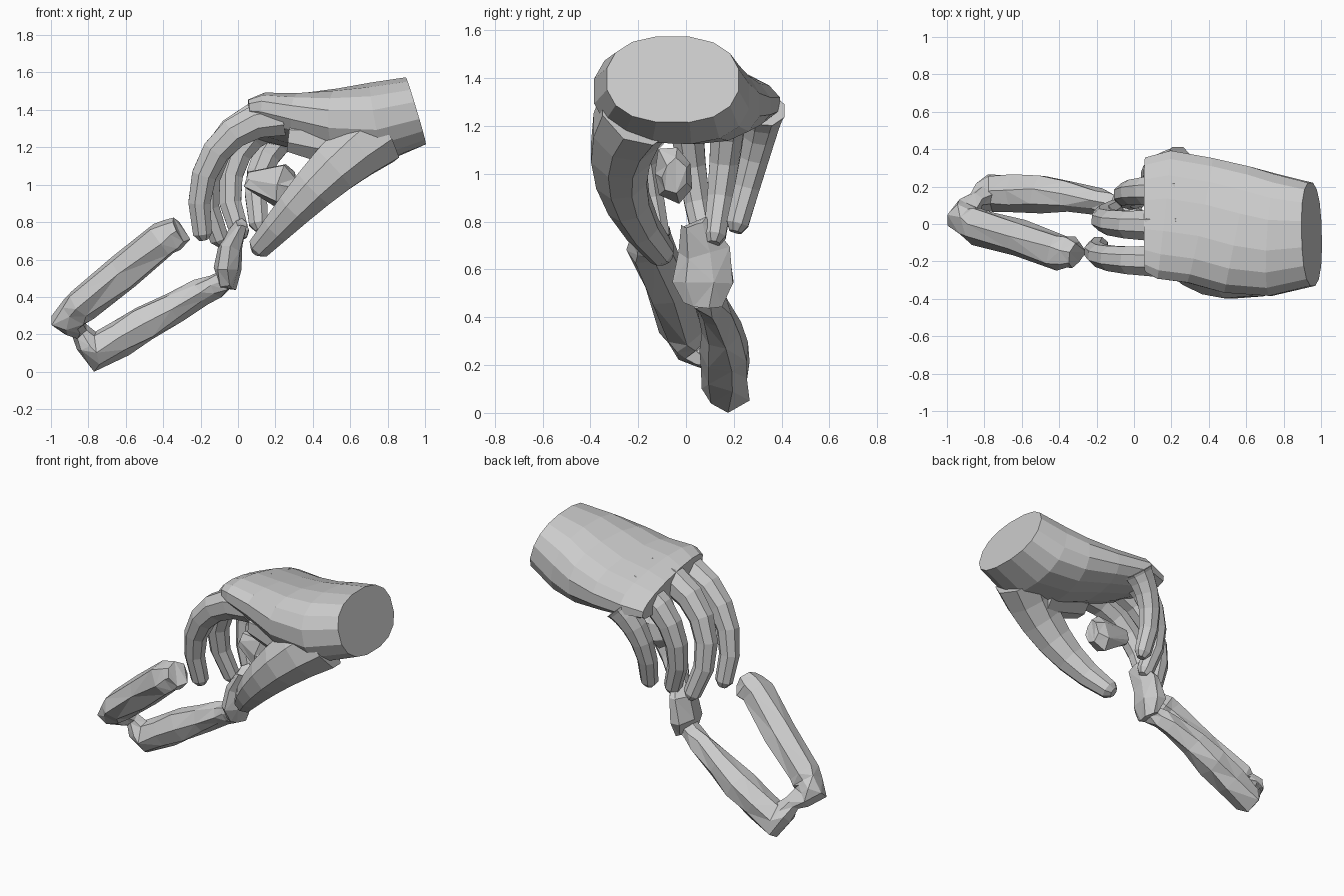
import bpy, bmesh, math, random
from mathutils import Vector

if "Cube" in bpy.data.objects:
    bpy.data.objects.remove(bpy.data.objects["Cube"])

random.seed(4)


def loft(name, stations, sides=8, power=1.0, slope=0.0, jitter=0.0, flat=1.0):
    """Faceted tube. Station = centre, half width (about y), half thickness."""
    bm = bmesh.new()
    rings = []
    last = len(stations) - 1
    for i, (c, w, h) in enumerate(stations):
        t = Vector(stations[min(i + 1, last)][0]) - Vector(stations[max(i - 1, 0)][0])
        t.normalize()
        u = Vector((0, 1, 0))
        u = (u - t * u.dot(t)).normalized()
        v = t.cross(u)
        ring = []
        for k in range(sides):
            a = math.tau * (k + 0.5) / sides
            ca, sa = math.cos(a), math.sin(a)
            p = math.copysign(abs(ca) ** power, ca) * w
            q = math.copysign(abs(sa) ** power, sa) * h * flat
            co = Vector(c) + u * p + v * q
            co.z -= slope * i * p
            co += Vector([random.uniform(-jitter, jitter) for _ in range(3)])
            ring.append(bm.verts.new(co))
        rings.append(ring)
    for r0, r1 in zip(rings, rings[1:]):
        for k in range(sides):
            j = (k + 1) % sides
            bm.faces.new((r0[k], r0[j], r1[j], r1[k]))
    bm.faces.new(rings[0])
    bm.faces.new(rings[-1])
    if jitter:
        bmesh.ops.triangulate(bm, faces=bm.faces[:])
    bmesh.ops.recalc_face_normals(bm, faces=bm.faces[:])
    me = bpy.data.meshes.new(name)
    bm.to_mesh(me)
    bm.free()
    ob = bpy.data.objects.new(name, me)
    bpy.context.collection.objects.link(ob)
    return ob


def digit(name, p0, p1, p2, p3, r0, r1, thick=1.1, steps=6):
    """Curled, tapering digit along a cubic curve with a rounded tip."""
    p0, p1, p2, p3 = map(Vector, (p0, p1, p2, p3))
    st = []
    for i in range(steps + 1):
        t = i / steps
        s = 1 - t
        c = p0 * s**3 + p1 * 3 * s * s * t + p2 * 3 * s * t * t + p3 * t**3
        r = r0 + (r1 - r0) * t
        st.append((c, r, r * thick))
    st.append((p3 + (p3 - p2).normalized() * 0.035, r1 * 0.55, r1 * 0.55))
    return loft(name, st)


def rope(name, points, flat=1.0, split=2):
    """Rough tube through points (x, y, z, radius)."""
    st = []
    for a, b in zip(points, points[1:]):
        for k in range(split):
            m = [p + (q - p) * k / split for p, q in zip(a, b)]
            st.append((m[:3], m[3], m[3]))
    e = points[-1]
    st.append((e[:3], e[3], e[3]))
    return loft(name, st, sides=7, jitter=0.012, flat=flat)


# Palm, from the cut wrist to the knuckles
hand = loft("hand", [
    ((0.95, -0.055, 1.395), 0.28, 0.19),
    ((0.75, -0.06, 1.335), 0.33, 0.215),
    ((0.55, -0.03, 1.32), 0.35, 0.19),
    ((0.35, 0.02, 1.335), 0.345, 0.145),
    ((0.16, 0.05, 1.355), 0.35, 0.115),
    ((0.06, 0.05, 1.345), 0.31, 0.08)],
    sides=16, power=0.85, slope=0.045)

# Fingers: knuckle y, z, forward reach, then tip
digits = []
for name, ky, kz, reach, tip in (
        ("index_finger", -0.2, 1.36, -0.27, (-0.19, -0.115, 0.74)),
        ("middle_finger", -0.01, 1.38, -0.28, (-0.1, 0.08, 0.71)),
        ("ring_finger", 0.18, 1.34, -0.15, (0.01, 0.12, 0.74)),
        ("little_finger", 0.325, 1.27, 0.04, (0.11, 0.215, 0.79))):
    x, y, z = tip
    digits.append(digit(name, (0.24, ky, kz), (reach + 0.21, ky, kz),
                        (reach, ky * 0.85 + y * 0.15, z + 0.34), tip, 0.095, 0.05))

# Thumb and the web joining it to the palm
digits.append(digit("thumb", (0.74, -0.2, 1.27), (0.5, -0.33, 1.1),
                    (0.3, -0.29, 0.87), (0.115, -0.1, 0.665), 0.17, 0.06))
digits.append(loft("thumb_web", [((0.6, -0.2, 1.22), 0.15, 0.16),
                                 ((0.27, -0.2, 1.26), 0.09, 0.09)]))
for d in digits:
    mod = hand.modifiers.new(d.name, 'BOOLEAN')
    mod.operation = 'UNION'
    mod.solver = 'EXACT'
    mod.object = d

# Weld the digits into the hand and drop the helpers
dg = bpy.context.evaluated_depsgraph_get()
merged = bpy.data.meshes.new_from_object(hand.evaluated_get(dg))
hand.modifiers.clear()
hand.data = merged
for d in digits:
    bpy.data.objects.remove(d)

# Rough open link: free arm, pinched bend, hanging arm
rope("link", [
    (-0.31, -0.165, 0.76, 0.075), (-0.4, -0.145, 0.7, 0.1),
    (-0.84, -0.01, 0.36, 0.1), (-0.915, 0.035, 0.275, 0.09),
    (-0.85, 0.12, 0.21, 0.045), (-0.77, 0.165, 0.105, 0.1),
    (-0.5, 0.165, 0.255, 0.105), (-0.2, 0.12, 0.43, 0.068),
    (-0.06, 0.08, 0.49, 0.06)])

# Upright end of the link held at the fingertips
rope("link_grip", [
    (-0.055, 0.075, 0.45, 0.08), (-0.05, 0.075, 0.55, 0.135),
    (-0.035, 0.075, 0.68, 0.11), (0.02, 0.03, 0.79, 0.05)], flat=0.55, split=1)

# Loose end of the link inside the grip
rope("link_end", [
    (0.05, -0.02, 1.03, 0.035), (0.23, -0.05, 1.0, 0.09),
    (0.3, -0.05, 0.99, 0.05)], flat=1.4, split=1)
